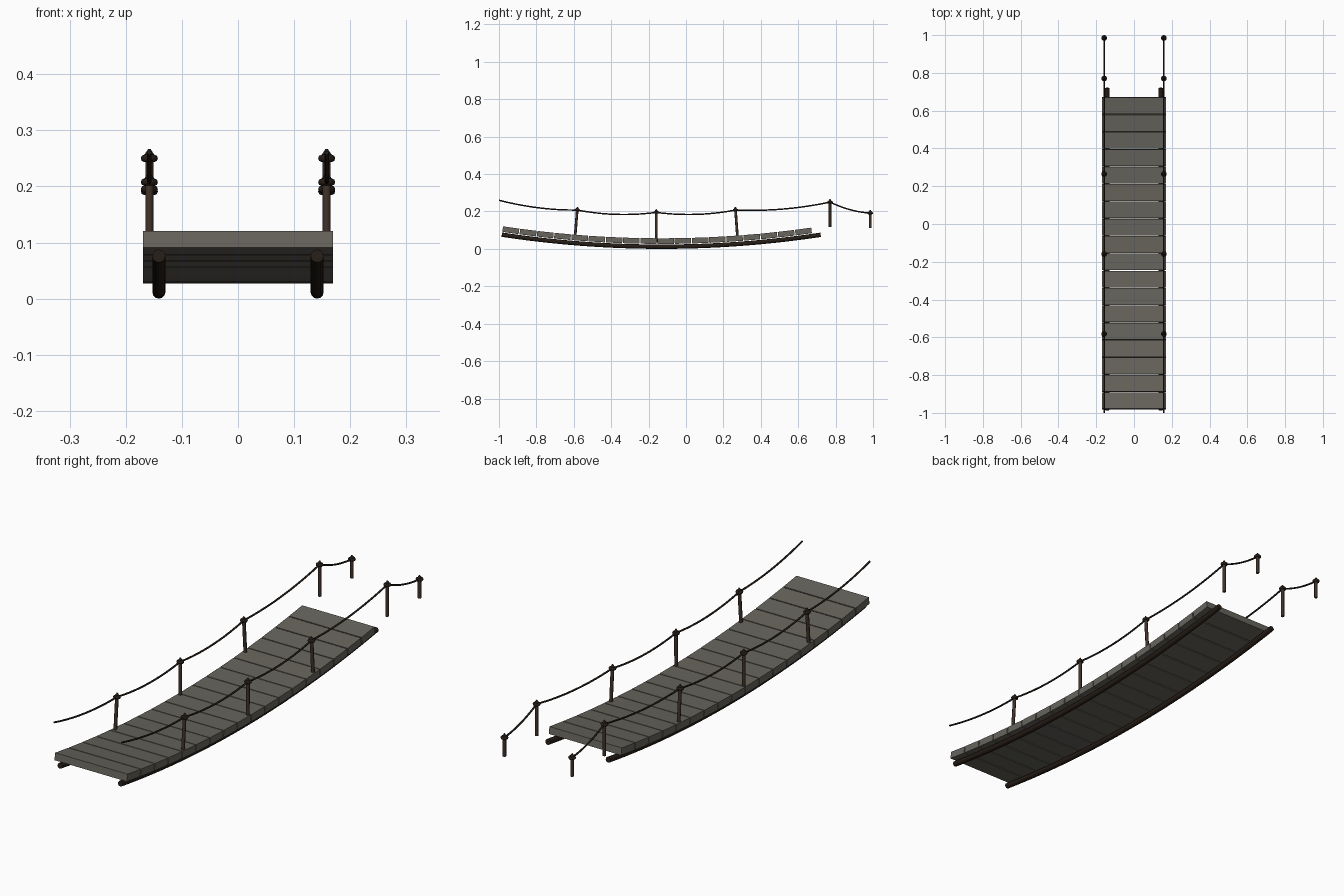
import bpy, bmesh, math
from mathutils import Vector, Matrix

if "Cube" in bpy.data.objects:
    bpy.data.objects.remove(bpy.data.objects["Cube"])


def material(name, rgb):
    m = bpy.data.materials.new(name)
    m.diffuse_color = (*rgb, 1)
    m.use_nodes = True
    m.node_tree.nodes["Principled BSDF"].inputs["Base Color"].default_value = m.diffuse_color
    return m


PLANK = material("weathered grey wood", (0.135, 0.128, 0.108))
POST = material("brown post wood", (0.050, 0.031, 0.022))
DARK = material("dark brown rope", (0.019, 0.012, 0.008))

BEAM_R = 0.0117
MID_Y, CURVE = -0.13, 0.088


def deck_z(y):
    return BEAM_R + CURVE * (y - MID_Y) ** 2


def deck_angle(y):
    return math.atan(2 * CURVE * (y - MID_Y))


def finish(name, bm, mat, smooth=False):
    bmesh.ops.recalc_face_normals(bm, faces=bm.faces)
    me = bpy.data.meshes.new(name)
    bm.to_mesh(me)
    bm.free()
    me.materials.append(mat)
    for p in me.polygons:
        p.use_smooth = smooth and len(p.vertices) == 4
    ob = bpy.data.objects.new(name, me)
    bpy.context.collection.objects.link(ob)
    return ob


def tube(name, pts, r, sides, mat):
    """Sweep a round section along a path lying in the yz plane."""
    bm = bmesh.new()
    rings = []
    for i, p in enumerate(pts):
        d = (pts[min(i + 1, len(pts) - 1)] - pts[max(i - 1, 0)]).normalized()
        side = Vector((1, 0, 0))
        up = side.cross(d)
        rings.append([bm.verts.new(p + r * (math.cos(a) * side + math.sin(a) * up))
                      for a in (2 * math.pi * k / sides for k in range(sides))])
    for a, b in zip(rings, rings[1:]):
        for k in range(sides):
            n = (k + 1) % sides
            bm.faces.new((a[k], a[n], b[n], b[k]))
    bm.faces.new(rings[0])
    bm.faces.new(rings[-1])
    return finish(name, bm, mat, True)


def lathe(name, profile, sides, matrix, mat, closed=False):
    """Spin (radius, height) points round the local z axis."""
    bm = bmesh.new()
    rings = [[bm.verts.new((r * math.cos(2 * math.pi * k / sides),
                            r * math.sin(2 * math.pi * k / sides), z))
              for k in range(sides)] for r, z in profile]
    pairs = list(zip(rings, rings[1:]))
    if closed:
        pairs.append((rings[-1], rings[0]))
    for a, b in pairs:
        for k in range(sides):
            n = (k + 1) % sides
            bm.faces.new((a[k], a[n], b[n], b[k]))
    if not closed:
        bm.faces.new(rings[0])
        bm.faces.new(rings[-1])
    bm.transform(matrix)
    return finish(name, bm, mat, True)


# Deck planks, each tilted to follow the sag
PITCH = 0.0925
for i in range(18):
    y = -0.987 + PITCH * (i + 0.5)
    a = deck_angle(y)
    bm = bmesh.new()
    bmesh.ops.create_cube(bm, size=1)
    bm.transform(Matrix.Translation((0, y - 0.03 * math.sin(a), deck_z(y) + 0.03))
                 @ Matrix.Rotation(a, 4, 'X')
                 @ Matrix.Diagonal((0.338, 0.088, 0.030, 1)))
    finish(f"plank_{i + 1}", bm, PLANK)

# Posts: foot y, foot z, tip z, follows the deck tilt
posts = [(-0.594, 0.055, 0.225, True), (-0.160, 0.035, 0.212, True),
         (0.276, 0.050, 0.225, True), (0.770, 0.117, 0.267, False),
         (0.985, 0.112, 0.208, False)]

for s, label in ((-1, "left"), (1, "right")):
    # Beam under the deck
    ys = [-0.985 + 1.705 * k / 32 for k in range(33)]
    tube(f"{label}_beam", [Vector((s * 0.141, y, deck_z(y))) for y in ys], BEAM_R, 12, DARK)

    knots = [Vector((s * 0.158, -1.0, 0.260))]
    for i, (y, z0, z1, tilt) in enumerate(posts):
        h = z1 - z0
        m = Matrix.Translation((s * 0.158, y, z0))
        if tilt:
            m = m @ Matrix.Rotation(deck_angle(y), 4, 'X')
        # Post, pointed cap and rope wrap
        lathe(f"{label}_post_{i + 1}", [(0.0072, 0), (0.0072, h - 0.014)], 8, m, POST)
        lathe(f"{label}_post_cap_{i + 1}",
              [(0.0085, h - 0.020), (0.0085, h - 0.010), (0.002, h)], 8, m, DARK)
        wrap = [(0.0092 + 0.006 * math.cos(t), h - 0.017 + 0.0065 * math.sin(t))
                for t in (2 * math.pi * k / 8 for k in range(8))]
        lathe(f"{label}_rope_wrap_{i + 1}", wrap, 12, m, DARK, True)
        knots.append(m @ Vector((0, 0, h - 0.017)))

    # Hand rope sagging between the posts
    path = [knots[0]]
    for a, b, sag in zip(knots, knots[1:], (0.014, 0.017, 0.017, 0.016, 0.011)):
        for k in range(1, 11):
            t = k / 10
            path.append(a.lerp(b, t) - Vector((0, 0, 4 * sag * t * (1 - t))))
    tube(f"{label}_hand_rope", path, 0.0038, 8, DARK)
